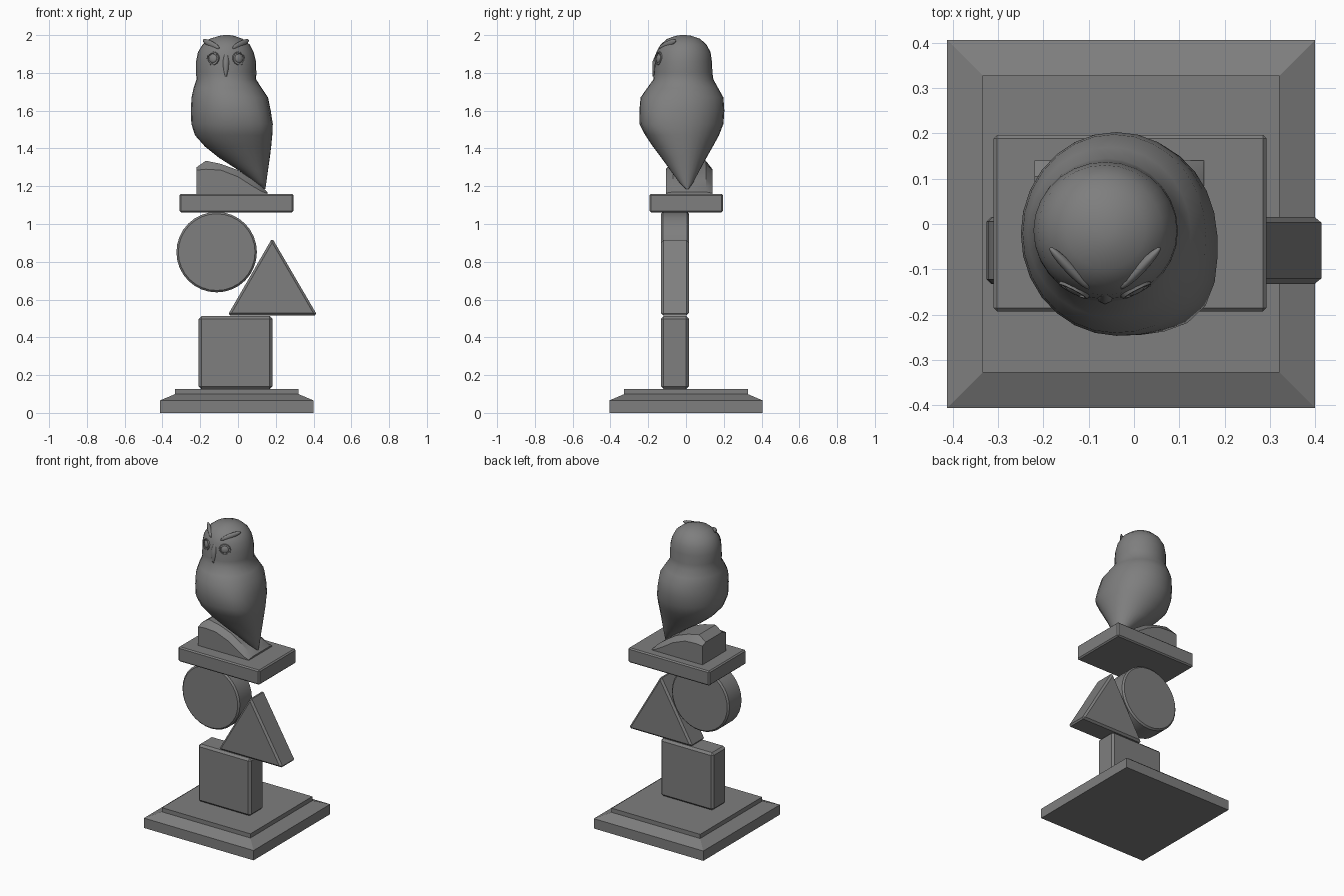
import bpy, bmesh, math
from mathutils import Vector

if "Cube" in bpy.data.objects:
    bpy.data.objects.remove(bpy.data.objects["Cube"])

stone = bpy.data.materials.new("grey stone")
stone.diffuse_color = (0.21, 0.21, 0.21, 1)
stone.use_nodes = True
stone.node_tree.nodes["Principled BSDF"].inputs["Base Color"].default_value = stone.diffuse_color


def finish(bm, name, smooth=None, bevel=0):
    bmesh.ops.recalc_face_normals(bm, faces=bm.faces)
    me = bpy.data.meshes.new(name)
    bm.to_mesh(me)
    bm.free()
    ob = bpy.data.objects.new(name, me)
    bpy.context.collection.objects.link(ob)
    me.materials.append(stone)
    if bevel:
        m = ob.modifiers.new("bevel", 'BEVEL')
        m.width, m.segments, m.limit_method = bevel, 1, 'ANGLE'
        m.angle_limit = math.radians(40)
    if smooth:
        bpy.ops.object.select_all(action='DESELECT')
        ob.select_set(True)
        bpy.context.view_layer.objects.active = ob
        bpy.ops.object.shade_smooth_by_angle(angle=math.radians(smooth))
    return ob


def loft(name, rings, smooth=None, bevel=0):
    """Skin a list of equal-length point rings and cap both ends."""
    bm = bmesh.new()
    vs = [[bm.verts.new(p) for p in r] for r in rings]
    n = len(vs[0])
    for a, b in zip(vs, vs[1:]):
        for i in range(n):
            bm.faces.new((a[i], a[(i + 1) % n], b[(i + 1) % n], b[i]))
    bm.faces.new(vs[0])
    bm.faces.new(vs[-1])
    return finish(bm, name, smooth, bevel)


def rect(x0, x1, y0, y1, z):
    return [(x0, y0, z), (x1, y0, z), (x1, y1, z), (x0, y1, z)]


def slab(name, x0, x1, y0, y1, z0, z1, bevel):
    return loft(name, [rect(x0, x1, y0, y1, z) for z in (z0, z1)], bevel=bevel)


def prism(name, pts, y0, y1, bevel, smooth=None):
    return loft(name, [[(x, y, z) for x, z in pts] for y in (y0, y1)], smooth, bevel)


# stepped plinth with sloping shoulder
loft("plinth", [rect(-h - .0065, h - .0065, -h, h, z) for h, z in
                ((.406, 0), (.406, .066), (.328, .099), (.328, .127))])

# stacked blocks
Y0, Y1 = -.132, .015
slab("square_block", -.208, .182, Y0, Y1, .127, .512, .014)
prism("triangle_block", [(-.055, .516), (.42, .516), (.181, .925)], Y0, Y1, .012)
prism("round_block", [(-.113 + .213 * math.cos(i * math.tau / 32),
                       .851 + .213 * math.sin(i * math.tau / 32)) for i in range(32)],
      Y0, Y1, .01, 30)
slab("top_slab", -.31, .293, -.193, .197, 1.062, 1.16, .008)

# sloping perch with chamfered top: x, shoulder height, top height
perch = [(-.22, 1.285, 1.30), (-.17, 1.29, 1.335), (-.09, 1.285, 1.318), (0, 1.25, 1.285),
         (.07, 1.205, 1.24), (.13, 1.17, 1.195), (.155, 1.163, 1.17)]
loft("perch", [[(x, -.107, 1.155), (x, .14, 1.155), (x, .14, zs), (x, .105, zt),
                (x, -.07, zt), (x, -.107, zs)] for x, zs, zt in perch], 25)

# owl body: height, x range, y range of each ring
body = [(2.0, -.075, -.045, -.03, 0), (1.996, -.10, -.02, -.055, .03),
        (1.98, -.15, .025, -.10, .075), (1.95, -.188, .062, -.135, .108),
        (1.91, -.212, .083, -.157, .13), (1.86, -.222, .095, -.166, .137),
        (1.80, -.222, .097, -.17, .14), (1.765, -.22, .096, -.173, .145),
        (1.72, -.235, .125, -.205, .17), (1.67, -.246, .158, -.24, .198),
        (1.60, -.25, .172, -.246, .203), (1.53, -.247, .182, -.245, .198),
        (1.47, -.228, .18, -.215, .175), (1.41, -.175, .175, -.175, .142),
        (1.35, -.10, .168, -.13, .108), (1.28, .01, .158, -.08, .07),
        (1.22, .09, .15, -.035, .038), (1.185, .135, .145, 0, .014)]
rings = []
for z, x0, x1, y0, y1 in body:
    ring = []
    wing = .14 * max(0, 1 - abs(z - 1.53) / .25)      # folded wing bulge
    for i in range(28):
        a = i * math.tau / 28 - math.pi
        k = 1 + wing * math.exp(-((a + .75) / .32) ** 2 / 2)
        ring.append(((x0 + x1) / 2 + k * (x1 - x0) / 2 * math.cos(a),
                     (y0 + y1) / 2 + k * (y1 - y0) / 2 * math.sin(a), z))
    rings.append(ring)
loft("owl_body", rings, 60)

# beak
HX = -.064
loft("beak", [[(HX + r * math.cos(i * math.tau / 8), y + r * 1.1 * math.sin(i * math.tau / 8), z)
               for i in range(8)] for z, y, r in
              ((1.91, -.145, .010), (1.86, -.155, .020), (1.82, -.160, .016),
               (1.78, -.172, .004))], 50)


def ellipsoid(name, centre, axis, size):
    """Sphere scaled by size, its local z turned to axis."""
    bm = bmesh.new()
    bmesh.ops.create_uvsphere(bm, u_segments=14, v_segments=8, radius=1)
    rot = Vector(axis).to_track_quat('Z', 'Y')
    for v in bm.verts:
        v.co = rot @ Vector([c * s for c, s in zip(v.co, size)]) + Vector(centre)
    return finish(bm, name, 60)


# eyes with raised rims, and brow tufts
for side, s in (("left", -1), ("right", 1)):
    d = Vector((s * .46, -.88, .12)).normalized()
    c = Vector((HX, -.014, 1.858)) + d * .148
    ellipsoid(side + "_eye", c, d, (.024, .024, .010))
    rot = d.to_track_quat('Z', 'Y')
    loft(side + "_eye_rim", [[c + rot @ Vector((r * math.cos(i * math.tau / 16),
                                                r * math.sin(i * math.tau / 16), h))
                              for i in range(16)]
                             for r, h in ((.040, -.012), (.035, .006), (.029, .006), (.025, -.008))], 50)
    inner = Vector((HX + s * .035, -.143, 1.93))
    outer = Vector((HX + s * .122, -.052, 1.974))
    ellipsoid(side + "_brow_tuft", (inner + outer) / 2, outer - inner,
              (.012, .017, (outer - inner).length / 2))
